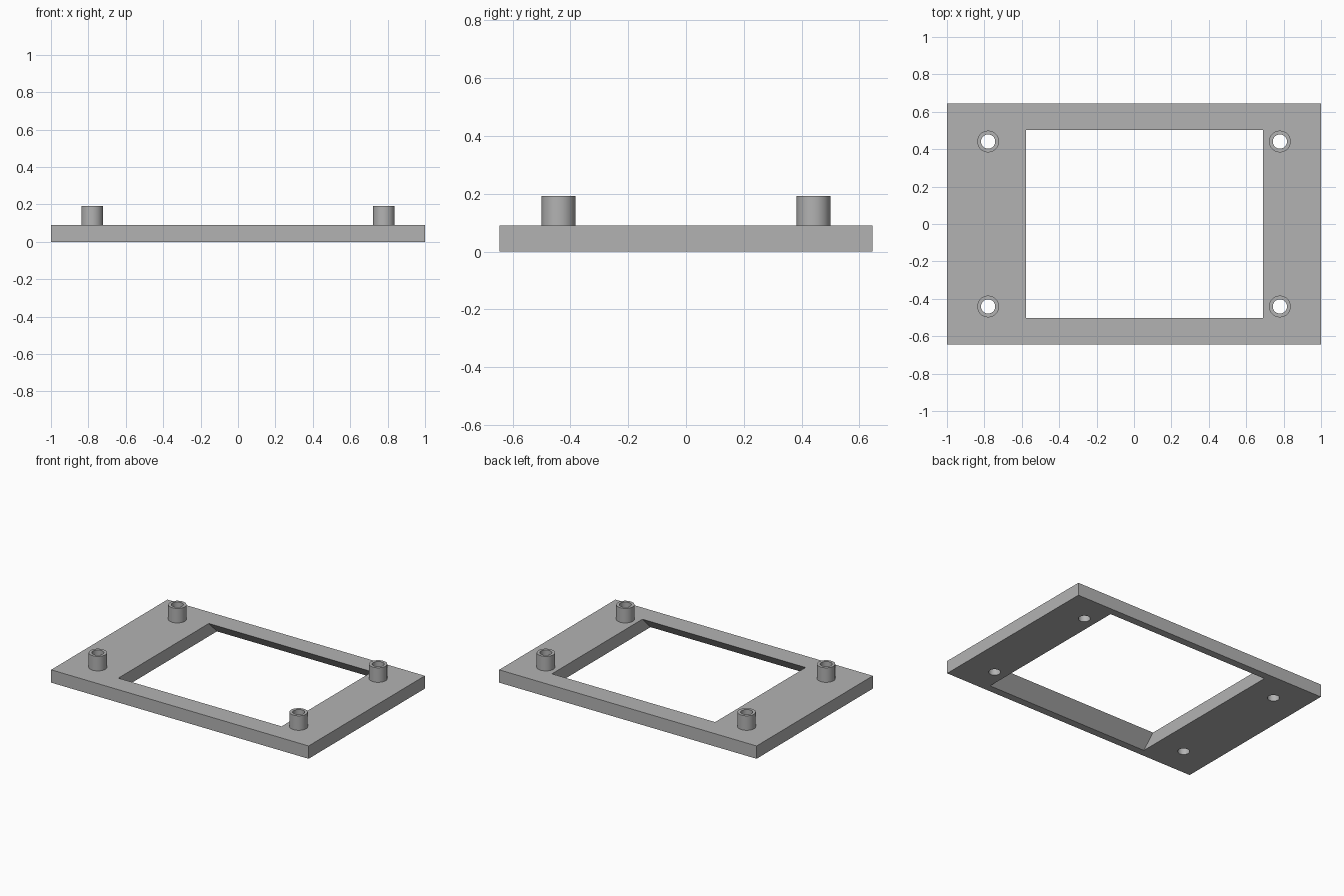
import bpy
import bmesh

cube = bpy.data.objects.get("Cube")
if cube:
    bpy.data.objects.remove(cube, do_unlink=True)

HALF_Y, PLATE_H, POST_H = 0.645, 0.09, 0.192
POST_X, POST_Y = 0.78, 0.441
OUTER_R, INNER_R, SIDES = 0.058, 0.038, 48

grey = bpy.data.materials.new("plain grey")
grey.use_nodes = True
colour = (0.45, 0.45, 0.45, 1)
grey.diffuse_color = colour
grey.node_tree.nodes["Principled BSDF"].inputs["Base Color"].default_value = colour


def add_object(name, bm):
    bmesh.ops.recalc_face_normals(bm, faces=bm.faces)
    mesh = bpy.data.meshes.new(name)
    bm.to_mesh(mesh)
    bm.free()
    mesh.materials.append(grey)
    obj = bpy.data.objects.new(name, mesh)
    bpy.context.collection.objects.link(obj)
    return obj


def prism(name, x0, x1, z0, z1, y_low, y_high):
    """Box whose half depth runs from y_low at z0 to y_high at z1."""
    bm = bmesh.new()
    bmesh.ops.create_cube(bm, size=1)
    for v in bm.verts:
        half = y_high if v.co.z > 0 else y_low
        v.co = (x1 if v.co.x > 0 else x0,
                half if v.co.y > 0 else -half,
                z1 if v.co.z > 0 else z0)
    return add_object(name, bm)


def cylinder(name, x, y):
    bm = bmesh.new()
    bmesh.ops.create_cone(bm, cap_ends=True, segments=SIDES, radius1=INNER_R,
                          radius2=INNER_R, depth=1)
    bmesh.ops.translate(bm, verts=bm.verts, vec=(x, y, 0))
    return add_object(name, bm)


def cut(target, cutter):
    mod = target.modifiers.new("cut", 'BOOLEAN')
    mod.operation, mod.solver, mod.object = 'DIFFERENCE', 'EXACT', cutter
    bpy.context.view_layer.objects.active = target
    bpy.ops.object.modifier_apply(modifier=mod.name)
    bpy.data.objects.remove(cutter, do_unlink=True)


def post(name, x, y):
    """Hollow post, spun from an open wall profile."""
    bm = bmesh.new()
    profile = [(OUTER_R, PLATE_H), (OUTER_R, POST_H), (INNER_R, POST_H), (INNER_R, PLATE_H)]
    verts = [bm.verts.new((r, 0, z)) for r, z in profile]
    edges = [bm.edges.new(verts[i:i + 2]) for i in range(3)]
    bmesh.ops.spin(bm, geom=verts + edges, cent=(0, 0, 0), axis=(0, 0, 1),
                   angle=6.283185307, steps=SIDES)
    bmesh.ops.remove_doubles(bm, verts=bm.verts, dist=1e-4)
    bmesh.ops.translate(bm, verts=bm.verts, vec=(x, y, 0))
    return add_object(name, bm)


# Frame plate with an off-centre window that flares towards the underside
frame = prism("frame_plate", -1, 1, 0, PLATE_H, HALF_Y, HALF_Y)
cut(frame, prism("window_cutter", -0.578, 0.69, -0.02, PLATE_H + 0.02, 0.612, 0.482))

# Four hollow posts, their bores running through the plate
parts = [frame]
for sx, side in ((1, "left"), (-1, "right")):
    for sy, end in ((-1, "front"), (1, "back")):
        x, y = sx * POST_X, sy * POST_Y
        cut(frame, cylinder("bore_cutter", x, y))
        parts.append(post(f"post_{end}_{side}", x, y))

# Smooth round walls, crisp edges
for obj in parts:
    bpy.ops.object.select_all(action='DESELECT')
    obj.select_set(True)
    bpy.context.view_layer.objects.active = obj
    bpy.ops.object.shade_smooth_by_angle()
